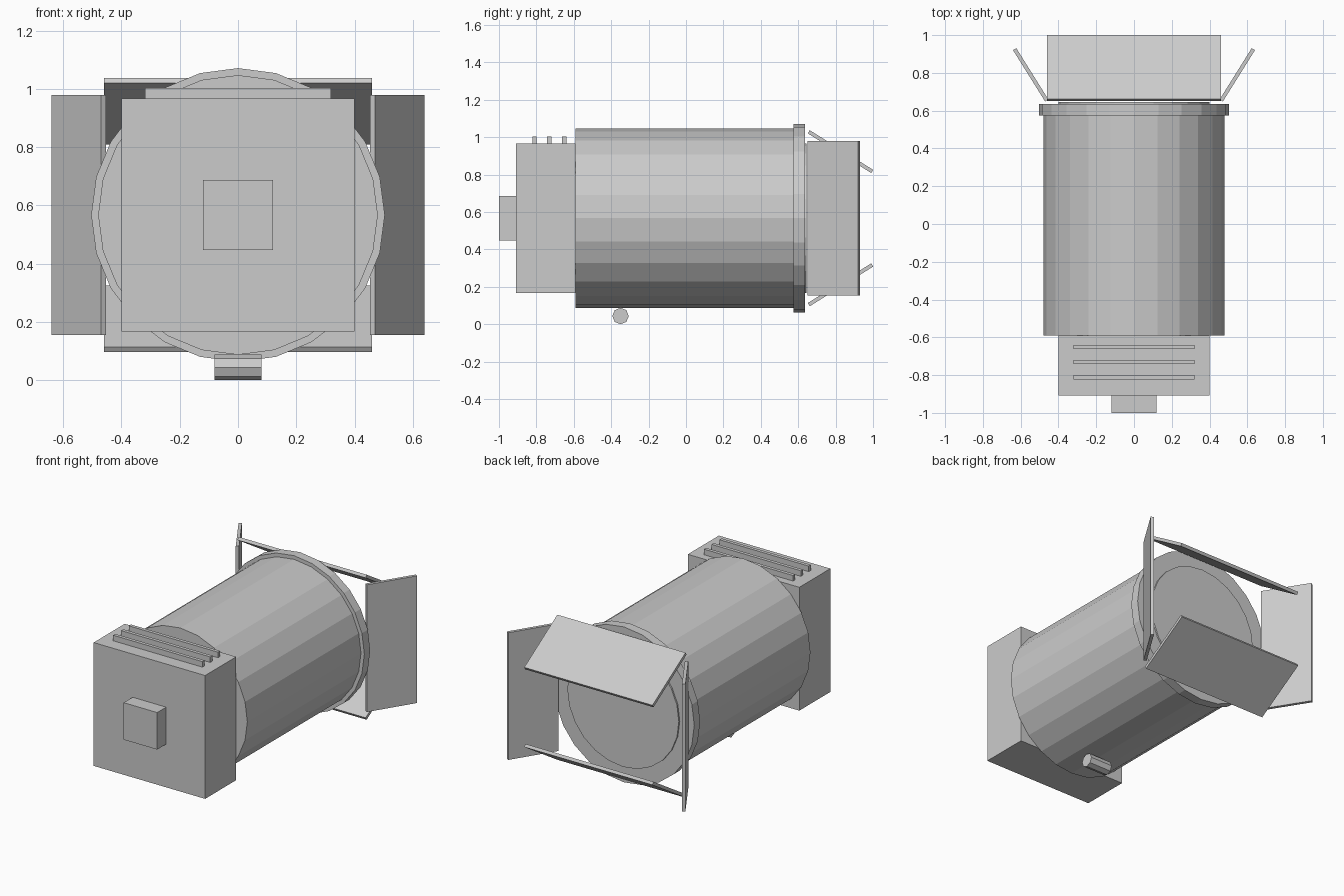
import bpy, math
from mathutils import Matrix

cube = bpy.data.objects.get("Cube")
if cube:
    bpy.data.objects.remove(cube, do_unlink=True)

GREY = (0.6, 0.6, 0.6, 1.0)
grey = bpy.data.materials.new("plain_grey")
grey.diffuse_color = GREY
grey.use_nodes = True
grey.node_tree.nodes["Principled BSDF"].inputs["Base Color"].default_value = GREY

AXIS_Z = 0.567               # height of the lamp axis
TILT = math.radians(32)      # slant of the barn doors


def finish(name):
    obj = bpy.context.object
    obj.name = obj.data.name = name
    obj.data.materials.append(grey)
    return obj


def box(name, centre, size, rotation=(0, 0, 0)):
    bpy.ops.mesh.primitive_cube_add(size=1, location=centre, rotation=rotation)
    obj = finish(name)
    obj.data.transform(Matrix.Diagonal((*size, 1)))
    return obj


def drum(name, radius, y0, y1):
    """Faceted cylinder lying along y on the lamp axis."""
    bpy.ops.mesh.primitive_cylinder_add(
        vertices=24, radius=radius, depth=y1 - y0,
        location=(0, (y0 + y1) / 2, AXIS_Z), rotation=(math.pi / 2, 0, 0))
    return finish(name)


# Lamp barrel, its rim and the lens
drum("barrel", 0.48, -0.59, 0.58)
drum("barrel_rim", 0.504, 0.575, 0.635)
drum("lens", 0.4, 0.62, 0.645)

# Housing with control block and cooling fins
box("housing", (0, -0.749, AXIS_Z), (0.8, 0.318, 0.8))
box("control_block", (0, -0.95, AXIS_Z), (0.24, 0.1, 0.24))
for i in range(3):
    box(f"cooling_fin_{i + 1}", (0, -0.811 + 0.08 * i, 0.98), (0.64, 0.022, 0.046))

# Mounting peg under the barrel
bpy.ops.mesh.primitive_cylinder_add(
    vertices=8, radius=0.044, depth=0.16,
    location=(0, -0.35, 0.044), rotation=(0, math.pi / 2, 0))
finish("mounting_peg")

# Barn doors: the sides flare outwards, top and bottom lean inwards
for side, label in ((1, "left"), (-1, "right")):
    box(f"{label}_barn_door", (side * 0.547, 0.79, AXIS_Z),
        (0.02, 0.32, 0.825), (0, 0, -side * TILT))
for side, label in ((1, "top"), (-1, "bottom")):
    box(f"{label}_barn_door", (0, 0.826, AXIS_Z + side * 0.356),
        (0.92, 0.4, 0.02), (-side * TILT, 0, 0))
